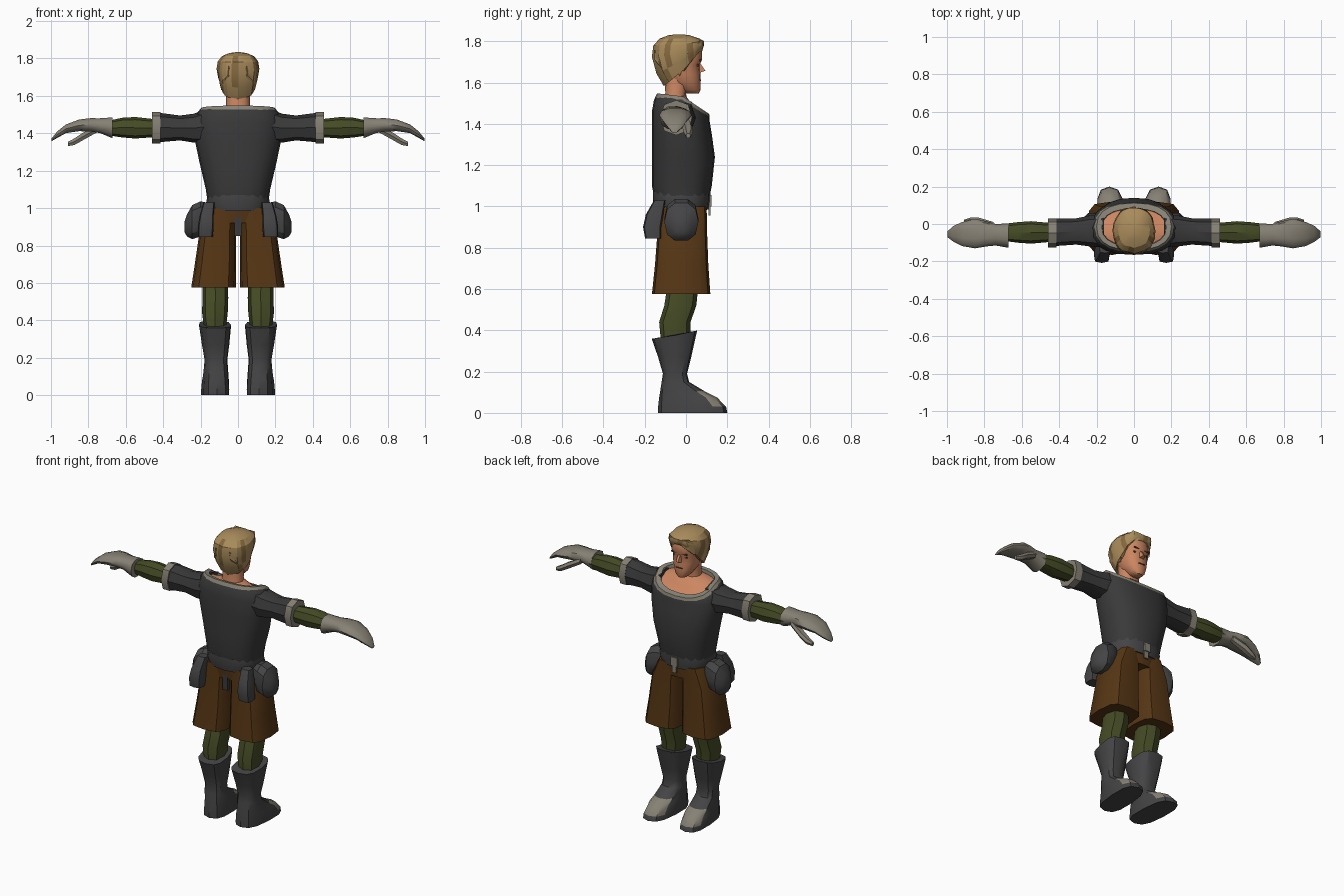
import bpy, bmesh, math, random
from mathutils import Vector

random.seed(4)


def material(name, r, g, b):
    m = bpy.data.materials.new(name)
    m.diffuse_color = (r, g, b, 1)
    return m


CHARCOAL = material("charcoal cloth", 0.042, 0.042, 0.043)
LEATHER = material("grey leather", 0.058, 0.058, 0.061)
BROWN = material("brown cloth", 0.092, 0.036, 0.007)
GREEN = material("olive cloth", 0.060, 0.072, 0.019)
GREY = material("pale trim", 0.24, 0.22, 0.175)
SKIN = material("skin", 0.60, 0.24, 0.12)
HAIR = material("blond hair", 0.40, 0.26, 0.105)
DARK_HAIR = material("shaded hair", 0.24, 0.145, 0.05)
BROW = material("dark brow", 0.10, 0.045, 0.02)


def finish(name, bm, mats, mirror, angle):
    bmesh.ops.recalc_face_normals(bm, faces=bm.faces)
    me = bpy.data.meshes.new(name)
    bm.to_mesh(me)
    bm.free()
    for m in mats:
        me.materials.append(m)
    ob = bpy.data.objects.new(name, me)
    bpy.context.collection.objects.link(ob)
    if mirror:
        ob.modifiers.new("mirror", 'MIRROR')
    bpy.context.view_layer.objects.active = ob
    ob.select_set(True)
    bpy.ops.object.shade_smooth_by_angle(angle=math.radians(angle))
    ob.select_set(False)
    return ob


def loft(name, axis, rings, mats, n=8, p=2.4, mirror=False, caps=True,
         angle=35, shear=0.0, jitter=0.0, rule=None):
    """Rings are (pos, lo1, hi1, lo2, hi2[, front lift, back lift])."""
    bm = bmesh.new()
    loops = []
    wobble = [1 + jitter * random.uniform(-1, 1) for _ in range(n)]
    for ring in rings:
        pos, a0, a1, b0, b1 = ring[:5]
        front, back = ring[5:] if len(ring) > 5 else (0, 0)
        loop = []
        for i in range(n):
            t = 2 * math.pi * i / n
            c, s = math.cos(t), math.sin(t)
            u = math.copysign(abs(c) ** (2 / p), c) * wobble[i]
            v = math.copysign(abs(s) ** (2 / p), s) * wobble[i]
            a = (a0 + a1) / 2 + u * (a1 - a0) / 2
            b = (b0 + b1) / 2 + v * (b1 - b0) / 2
            h = pos + (front * v if v > 0 else -back * v)
            if axis == 'z':
                co = (a + shear * b, b, h)
            elif axis == 'x':
                co = (h, a, b)
            else:
                co = (a, h, b)
            loop.append(bm.verts.new(co))
        loops.append(loop)
    for lo, hi in zip(loops, loops[1:]):
        for i in range(n):
            j = (i + 1) % n
            bm.faces.new((lo[i], lo[j], hi[j], hi[i]))
    if caps:
        bm.faces.new(loops[0])
        bm.faces.new(loops[-1])
    bmesh.ops.recalc_face_normals(bm, faces=bm.faces)
    if rule:
        for f in bm.faces:
            f.material_index = rule(f)
    return finish(name, bm, mats, mirror, angle)


def solid(name, points, mat, mirror=False):
    """Convex solid around a few points."""
    bm = bmesh.new()
    for q in points:
        bm.verts.new(q)
    bmesh.ops.convex_hull(bm, input=bm.verts)
    return finish(name, bm, [mat], mirror, 30)


def box(name, x0, x1, y0, y1, z0, z1, mat, mirror=False):
    return solid(name, [(x, y, z) for x in (x0, x1) for y in (y0, y1)
                        for z in (z0, z1)], mat, mirror)


# Tunic with a scooped neckline, dipping at the front
loft("tunic", 'z', [
    (1.05, -.165, .165, -.155, .115), (1.10, -.172, .172, -.165, .125),
    (1.24, -.205, .205, -.165, .140), (1.36, -.23, .23, -.165, .125, -.01, 0),
    (1.46, -.235, .235, -.165, .115, -.05, 0),
    (1.505, -.222, .222, -.155, .113, -.075, .012),
    (1.53, -.20, .20, -.14, .11, -.09, .015)], [CHARCOAL], n=20, caps=False, angle=50)
loft("collar", 'z', [
    (1.515, -.213, .213, -.150, .116, -.085, .012),
    (1.533, -.200, .200, -.140, .112, -.085, .015),
    (1.530, -.172, .172, -.118, .082, -.072, .014),
    (1.505, -.168, .168, -.114, .078, -.065, .012)], [GREY], n=20, caps=False)
loft("upper_chest", 'z', [
    (1.508, -.180, .180, -.125, .090, -.068, .012),
    (1.520, -.12, .12, -.115, .035, -.035, .005),
    (1.535, -.07, .07, -.108, .000)], [SKIN], n=20, angle=60)
loft("neck", 'z', [(1.50, -.072, .072, -.11, .005),
                   (1.55, -.063, .063, -.10, .0),
                   (1.64, -.063, .063, -.105, .02)], [SKIN], n=12, angle=60)

# Sleeves, forearms and gloves
loft("sleeve", 'x', [
    (.16, -.125, .05, 1.345, 1.53), (.235, -.12, .045, 1.35, 1.505),
    (.31, -.11, .03, 1.362, 1.495), (.425, -.118, .028, 1.352, 1.51)],
    [CHARCOAL], mirror=True)
loft("sleeve_cuff", 'x', [(.415, -.125, .03, 1.345, 1.515),
                          (.46, -.125, .03, 1.345, 1.515)], [GREY], mirror=True)
loft("forearm", 'x', [(.44, -.095, .005, 1.38, 1.475), (.55, -.105, .015, 1.372, 1.487),
                      (.62, -.10, .01, 1.378, 1.483), (.70, -.09, .0, 1.39, 1.465)],
     [GREEN], mirror=True)
loft("glove", 'x', [
    (.672, -.127, .003, 1.372, 1.487), (.74, -.115, .0, 1.40, 1.482),
    (.79, -.12, .015, 1.408, 1.482), (.85, -.13, .028, 1.41, 1.475),
    (.92, -.118, .01, 1.40, 1.448), (.965, -.095, -.01, 1.375, 1.412),
    (.998, -.07, -.04, 1.357, 1.372)], [GREY], n=10, mirror=True, angle=45)
loft("thumb", 'x', [
    (.75, -.03, .01, 1.405, 1.445), (.83, -.018, .034, 1.36, 1.405),
    (.875, -.01, .034, 1.335, 1.375), (.91, .0, .022, 1.33, 1.355)],
    [GREY], n=6, mirror=True, angle=45)

# Belt with buckle
loft("belt", 'z', [(.985, -.155, .155, -.150, .110), (1.03, -.170, .170, -.160, .117),
                   (1.07, -.163, .163, -.160, .118)], [LEATHER], n=16)
box("buckle", -.022, .022, .112, .124, 1.0, 1.055, GREY)
box("belt_tip", -.012, .018, .108, .118, .955, 1.0, GREY)

# Short trousers
loft("trouser_waist", 'z', [(.92, -.165, .165, -.13, .095),
                            (1.0, -.148, .148, -.14, .102)], [BROWN], n=12, p=3)
loft("trouser_leg", 'z', [
    (.575, .012, .25, -.165, .118), (.72, .010, .228, -.150, .108),
    (.88, .012, .205, -.138, .102), (1.0, .018, .148, -.135, .100)],
    [BROWN], n=12, p=3.4, mirror=True)
box("rear_flap", -.018, .018, -.133, -.11, .85, .98, CHARCOAL)

# Stockinged legs and boots
loft("stocking", 'z', [
    (.33, .068, .178, -.12, .02), (.44, .055, .192, -.13, .022),
    (.52, .052, .19, -.105, .05), (.62, .055, .19, -.09, .06)],
    [GREEN], mirror=True)


def toe_rule(f):
    c = f.calc_center_median()
    return 1 if c.y > .075 and f.normal.z > .3 and c.z > .02 else 0


loft("boot", 'z', [
    (0, .045, .195, -.135, .200), (.03, .045, .195, -.135, .194),
    (.075, .048, .192, -.13, .150), (.105, .052, .188, -.125, .090),
    (.15, .057, .185, -.118, .015), (.19, .060, .182, -.112, .005),
    (.27, .050, .196, -.135, .025), (.375, .040, .212, -.166, .054, .024, -.016)],
    [LEATHER, GREY], n=12, p=2.8, mirror=True, shear=.06, rule=toe_rule)

# Hip bags and rear pouches
loft("hip_bag", 'x', [
    (.155, -.075, .035, .89, 1.03), (.20, -.105, .06, .845, 1.04),
    (.245, -.105, .06, .83, 1.02), (.272, -.075, .03, .845, .97),
    (.286, -.045, .0, .87, .93)], [LEATHER], n=10, mirror=True)
loft("rear_pouch", 'z', [
    (.845, .135, .215, -.198, -.12), (.90, .13, .215, -.208, -.12),
    (.96, .13, .205, -.195, -.11), (1.03, .125, .185, -.155, -.10)],
    [LEATHER], p=4, mirror=True)

# Head and face
loft("head", 'z', [
    (1.547, -.026, .026, .005, .062), (1.565, -.045, .045, -.03, .070),
    (1.60, -.065, .065, -.075, .070), (1.64, -.076, .076, -.10, .070),
    (1.685, -.082, .082, -.115, .066), (1.71, -.086, .086, -.12, .078),
    (1.77, -.084, .084, -.12, .076), (1.80, -.06, .06, -.09, .05)],
    [SKIN], n=16, angle=50)
solid("nose", [(-.008, .062, 1.705), (.008, .062, 1.705), (-.018, .058, 1.645),
               (.018, .058, 1.645), (-.007, .094, 1.657), (.007, .094, 1.657)], SKIN)
solid("ear", [(.074, -.005, 1.69), (.074, -.03, 1.64), (.074, -.045, 1.69),
              (.098, -.04, 1.70), (.10, -.05, 1.675), (.09, -.03, 1.632)], SKIN, True)
box("eye", .020, .048, .054, .061, 1.679, 1.689, BROW, True)
box("eyebrow", .016, .056, .066, .073, 1.703, 1.711, BROW, True)
box("mouth", -.022, .022, .068, .073, 1.608, 1.614, BROW)


# Hair with uneven strands, long at the back and swept up at the forehead
def strand_rule(f):
    c = f.calc_center_median()
    turn = math.atan2(c.y + .04, c.x)
    return 1 if c.z < 1.80 and int((turn + math.pi) * 3.6) % 4 == 1 else 0


loft("hair", 'z', [
    (1.655, -.078, .078, -.088, .070, .105, -.0),
    (1.66, -.092, .092, -.105, .080, .105, -.075),
    (1.70, -.104, .104, -.140, .086, .072, -.055),
    (1.745, -.112, .112, -.162, .090, .04, -.02),
    (1.785, -.105, .105, -.155, .088, .015, -.005),
    (1.813, -.083, .083, -.125, .068), (1.829, -.045, .045, -.085, .02),
    (1.834, -.012, .012, -.05, -.02)],
    [HAIR, DARK_HAIR], n=24, jitter=.035, angle=25, rule=strand_rule)
for k, (x, z, w) in enumerate([(-.055, 1.60, .03), (-.02, 1.575, .028),
                               (.018, 1.58, .028), (.052, 1.605, .03)]):
    solid("nape_lock_%d" % (k + 1), [
        (x, -.085, z), (x - w, -.125, 1.68), (x + w, -.125, 1.68),
        (x, -.152, 1.71), (x * .9, -.155, 1.76), (x, -.09, 1.70)], HAIR)
# Fringe falling across the temples
for s, low in ((-1, 1.70), (1, 1.725)):
    solid("fringe_left" if s < 0 else "fringe_right", [
        (s * .02, .088, 1.80), (s * .07, .072, 1.81), (s * .03, .080, 1.755),
        (s * .088, .045, 1.78), (s * .088, .035, low), (s * .07, .062, low + .03)], HAIR)
    solid("sideburn_left" if s < 0 else "sideburn_right", [
        (s * .08, .02, 1.75), (s * .104, .01, 1.75), (s * .104, -.06, 1.75),
        (s * .09, -.01, 1.66), (s * .08, -.04, 1.67)], HAIR)
